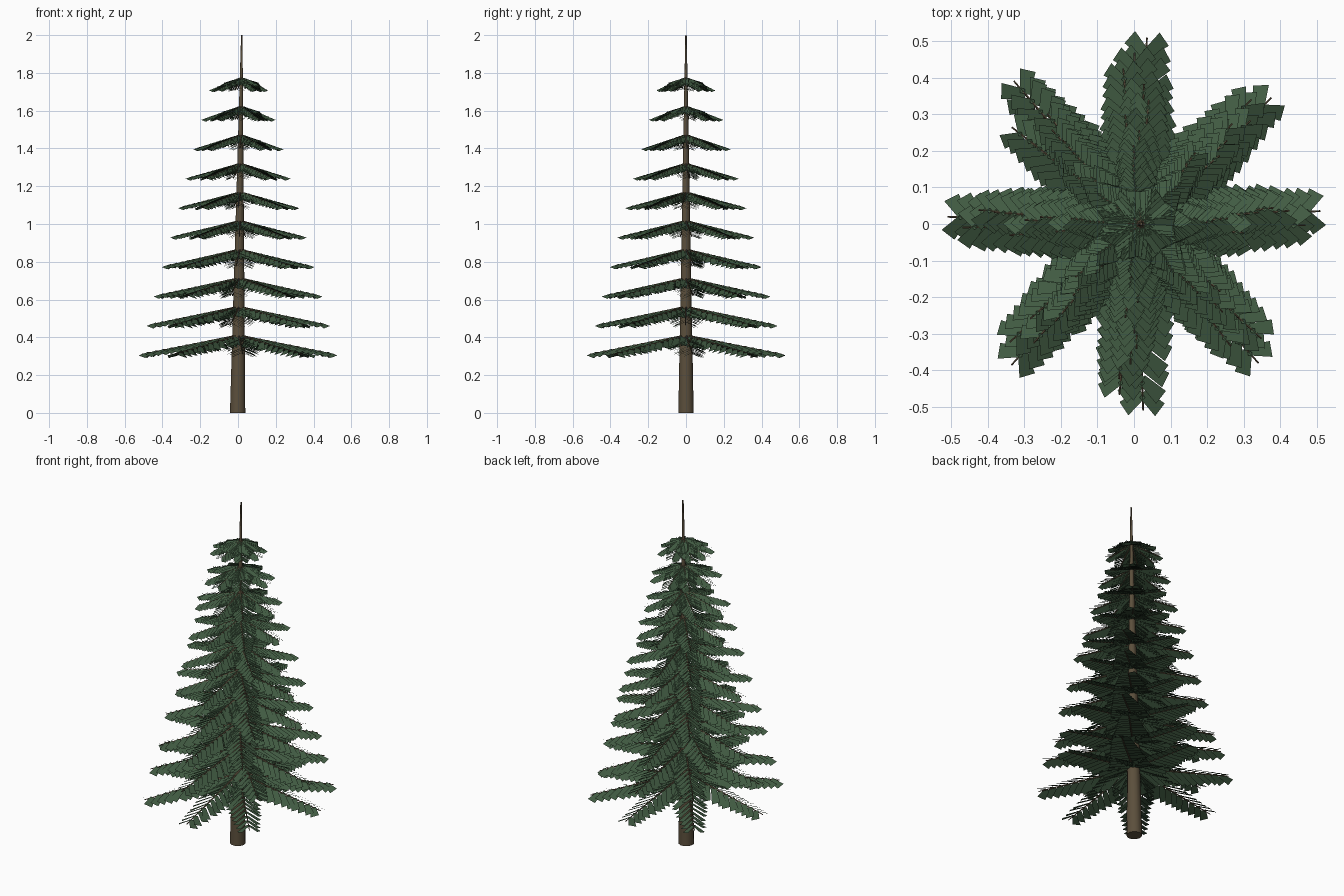
import bpy, bmesh, math, random
from mathutils import Vector

if "Cube" in bpy.data.objects:
    bpy.data.objects.remove(bpy.data.objects["Cube"])

random.seed(4)
TIERS, SPOKES, PAIRS = 10, 8, 12
UP = Vector((0, 0, 1))


def material(name, col):
    m = bpy.data.materials.new(name)
    m.diffuse_color = (*col, 1)
    m.use_nodes = True
    m.node_tree.nodes["Principled BSDF"].inputs["Base Color"].default_value = m.diffuse_color
    return m


bark = material("bark brown", (0.105, 0.078, 0.045))
green = material("needle green", (0.053, 0.105, 0.055))


def make(name, bm, mat):
    me = bpy.data.meshes.new(name)
    bm.to_mesh(me)
    bm.free()
    me.materials.append(mat)
    ob = bpy.data.objects.new(name, me)
    bpy.context.collection.objects.link(ob)
    return ob


def rod(bm, a, b, r1, r2, sides):
    """Tapered closed rod from a to b."""
    d = (b - a).normalized()
    u = d.orthogonal().normalized()
    v = d.cross(u)
    rings = []
    for p, r in ((a, r1), (b, r2)):
        rings.append([bm.verts.new(p + r * (u * math.cos(k * math.tau / sides) + v * math.sin(k * math.tau / sides)))
                      for k in range(sides)])
    for k in range(sides):
        j = (k + 1) % sides
        bm.faces.new((rings[0][k], rings[0][j], rings[1][j], rings[1][k]))
    bm.faces.new(rings[0][::-1])
    bm.faces.new(rings[1])


def leaf(bm, p, d, side, length, width):
    """Flat needle card widening to a square end."""
    w = side * width / 2
    f = bm.faces.new([bm.verts.new(q) for q in
                      (p - w * 0.6, p + w * 0.6, p + d * length + w, p + d * length - w)])
    f.normal_update()
    if f.normal.z < 0:
        f.normal_flip()


# trunk, leaning slightly to +x
bm = bmesh.new()
rod(bm, Vector((-0.002, 0, 0)), Vector((0.02, 0, 2)), 0.042, 0.004, 12)
trunk = make("trunk", bm, bark)
bpy.context.view_layer.objects.active = trunk
trunk.select_set(True)
bpy.ops.object.shade_smooth_by_angle()

# tiers of drooping branches with paired, slat-like needle cards
wood, needles = bmesh.new(), bmesh.new()
first_offsets = (4, -2.4, -4, -5, -2.2, 4, 2.8, -3.2)
for i in range(TIERS):
    f = i / (TIERS - 1)
    reach = 0.511 - 0.38 * f
    z0 = 0.41 + 1.365 * f
    drop = 0.10 - 0.035 * f
    for k in range(SPOKES):
        off = first_offsets[k] if i == 0 else random.uniform(-7, 7)
        a = math.radians(45 * k + off)
        out = Vector((math.cos(a), math.sin(a), 0))
        lat = Vector((-out.y, out.x, 0))
        start = Vector((0.011 * z0, 0, z0))
        end = out * reach + UP * (z0 - drop)
        rod(wood, start, end, 0.006 - 0.002 * f, 0.0025, 5)
        scale = 0.45 + 0.55 * reach / 0.51
        for n in range(PAIRS):
            t = 0.05 + 0.86 * n / (PAIRS - 1)
            p = start.lerp(end, t)
            length = (0.06 + 0.095 * (1 - t)) * scale
            for s in (-1, 1):
                # each card hangs outward and sideways, its leading edge tipped up over the next
                ang = math.radians(random.uniform(43, 55)) * s
                fan = out * math.cos(ang) + lat * math.sin(ang)
                d = (fan - UP * 0.33).normalized()
                lead = out * abs(math.sin(ang)) - lat * s * math.cos(ang) + UP * 0.34
                side = (lead - d * lead.dot(d)).normalized()
                leaf(needles, p, d, side, length, 0.046 * scale)
make("branches", wood, bark)
make("needle_foliage", needles, green)
